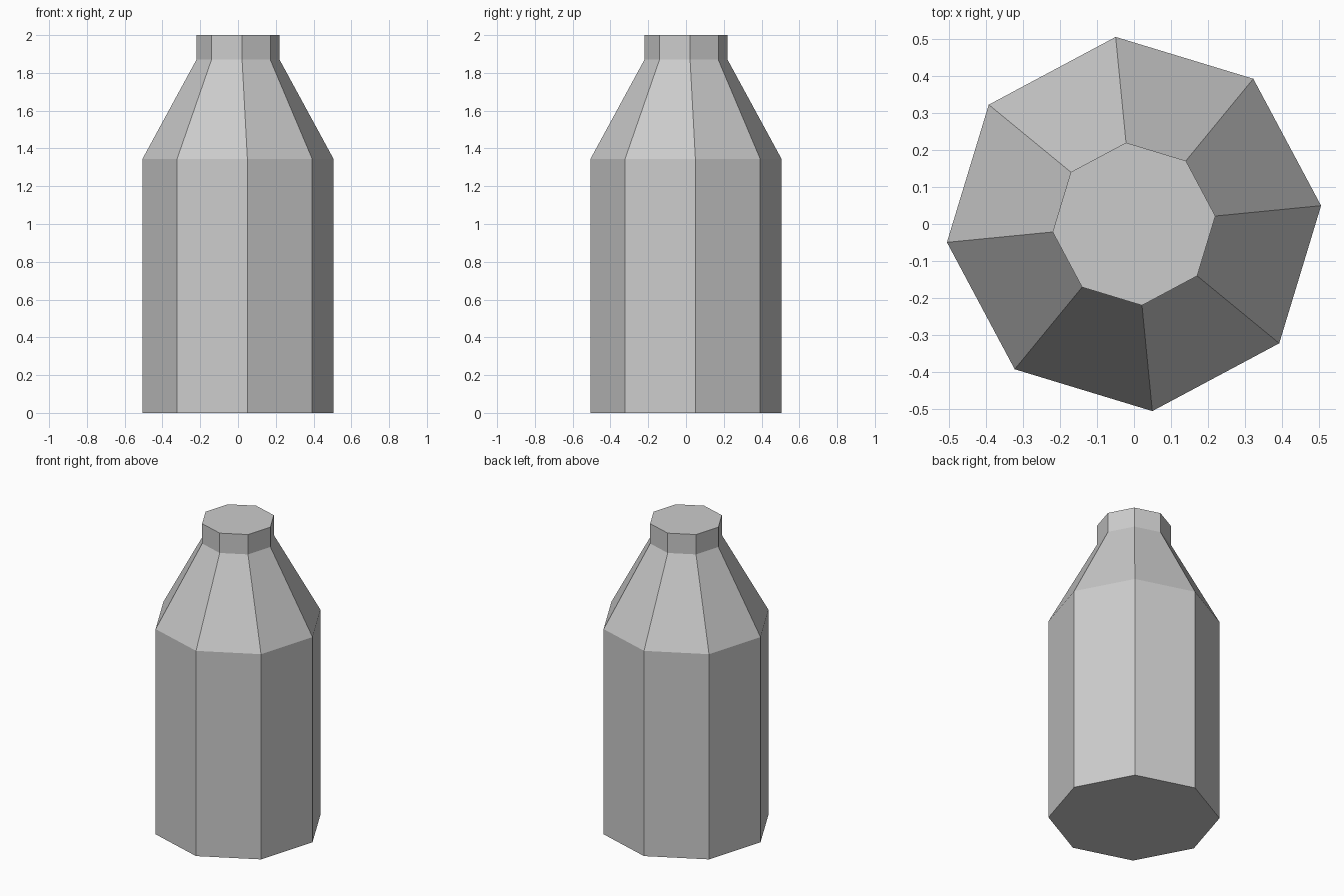
import bpy
import bmesh
from math import cos, sin, tau, radians

cube = bpy.data.objects.get("Cube")
if cube:
    bpy.data.objects.remove(cube, do_unlink=True)

SIDES = 8
TWIST = radians(5.6)

# Single grey material
grey = bpy.data.materials.new("plain_grey")
grey.use_nodes = True
color = (0.6, 0.6, 0.6, 1)
grey.diffuse_color = color
grey.node_tree.nodes["Principled BSDF"].inputs["Base Color"].default_value = color

# Bottle profile as (radius, height): base, shoulder, neck, rim
profile = [(0.508, 0), (0.508, 1.345), (0.221, 1.87), (0.221, 2)]

bm = bmesh.new()
rings = []
for radius, z in profile:
    angles = [TWIST + tau * i / SIDES for i in range(SIDES)]
    rings.append([bm.verts.new((radius * cos(a), radius * sin(a), z)) for a in angles])

# Flat side panels between neighbouring rings
for low, high in zip(rings, rings[1:]):
    for i in range(SIDES):
        j = (i + 1) % SIDES
        bm.faces.new((low[i], low[j], high[j], high[i]))

# Closed base and top
bm.faces.new(rings[0][::-1])
bm.faces.new(rings[-1])

mesh = bpy.data.meshes.new("bottle")
bm.to_mesh(mesh)
bm.free()
mesh.materials.append(grey)
bottle = bpy.data.objects.new("bottle", mesh)
bpy.context.collection.objects.link(bottle)
